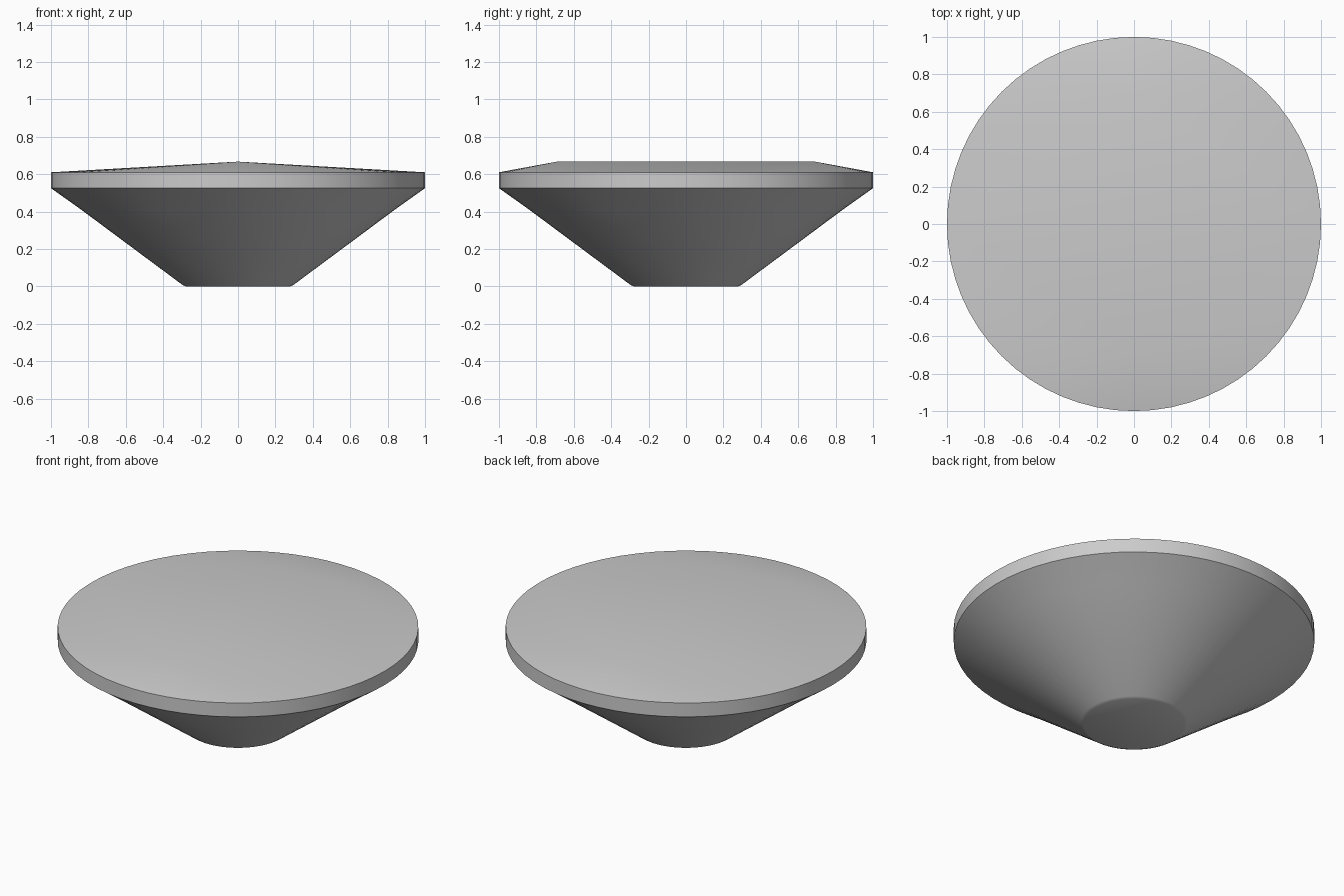
import bpy, bmesh, math

cube = bpy.data.objects.get("Cube")
if cube:
    bpy.data.objects.remove(cube, do_unlink=True)

SEGMENTS = 64
RIM_Z = 0.61
RIDGE_Z = 0.667
RIDGE_Y = 0.69

grey = bpy.data.materials.new("plain grey")
grey.use_nodes = True
colour = (0.6, 0.6, 0.6, 1)
grey.diffuse_color = colour
grey.node_tree.nodes["Principled BSDF"].inputs["Base Color"].default_value = colour


def ring(bm, radius, z):
    return [bm.verts.new((radius * math.cos(math.tau * i / SEGMENTS),
                          radius * math.sin(math.tau * i / SEGMENTS), z))
            for i in range(SEGMENTS)]


def finish(bm, name, angle):
    bmesh.ops.recalc_face_normals(bm, faces=bm.faces)
    mesh = bpy.data.meshes.new(name)
    bm.to_mesh(mesh)
    bm.free()
    mesh.materials.append(grey)
    obj = bpy.data.objects.new(name, mesh)
    bpy.context.collection.objects.link(obj)
    bpy.ops.object.select_all(action='DESELECT')
    obj.select_set(True)
    bpy.context.view_layer.objects.active = obj
    bpy.ops.object.shade_smooth_by_angle(angle=math.radians(angle))
    return obj


# Tapered bowl with a flat foot and an upright rim
bm = bmesh.new()
profile = [(0.28, 0), (0.297, 0.008), (0.845, 0.415), (1, 0.525), (1, RIM_Z)]
rings = [ring(bm, r, z) for r, z in profile]
for low, high in zip(rings, rings[1:]):
    for i in range(SEGMENTS):
        j = (i + 1) % SEGMENTS
        bm.faces.new((low[i], low[j], high[j], high[i]))
bm.faces.new(rings[0][::-1])
finish(bm, "bowl", 30)

# Low ridged lid: a fan around each ridge end, joined by two sloping triangles
bm = bmesh.new()
rim = ring(bm, 1, RIM_Z)
back = bm.verts.new((0, RIDGE_Y, RIDGE_Z))
front = bm.verts.new((0, -RIDGE_Y, RIDGE_Z))
half = SEGMENTS // 2
for i in range(SEGMENTS):
    bm.faces.new((rim[i], rim[(i + 1) % SEGMENTS], back if i < half else front))
bm.faces.new((rim[0], back, front))
bm.faces.new((rim[half], front, back))
for f in bm.faces:
    f.normal_update()
lid = finish(bm, "ridged_lid", 5)
if lid.data.polygons[0].normal.z < 0:
    lid.data.flip_normals()
